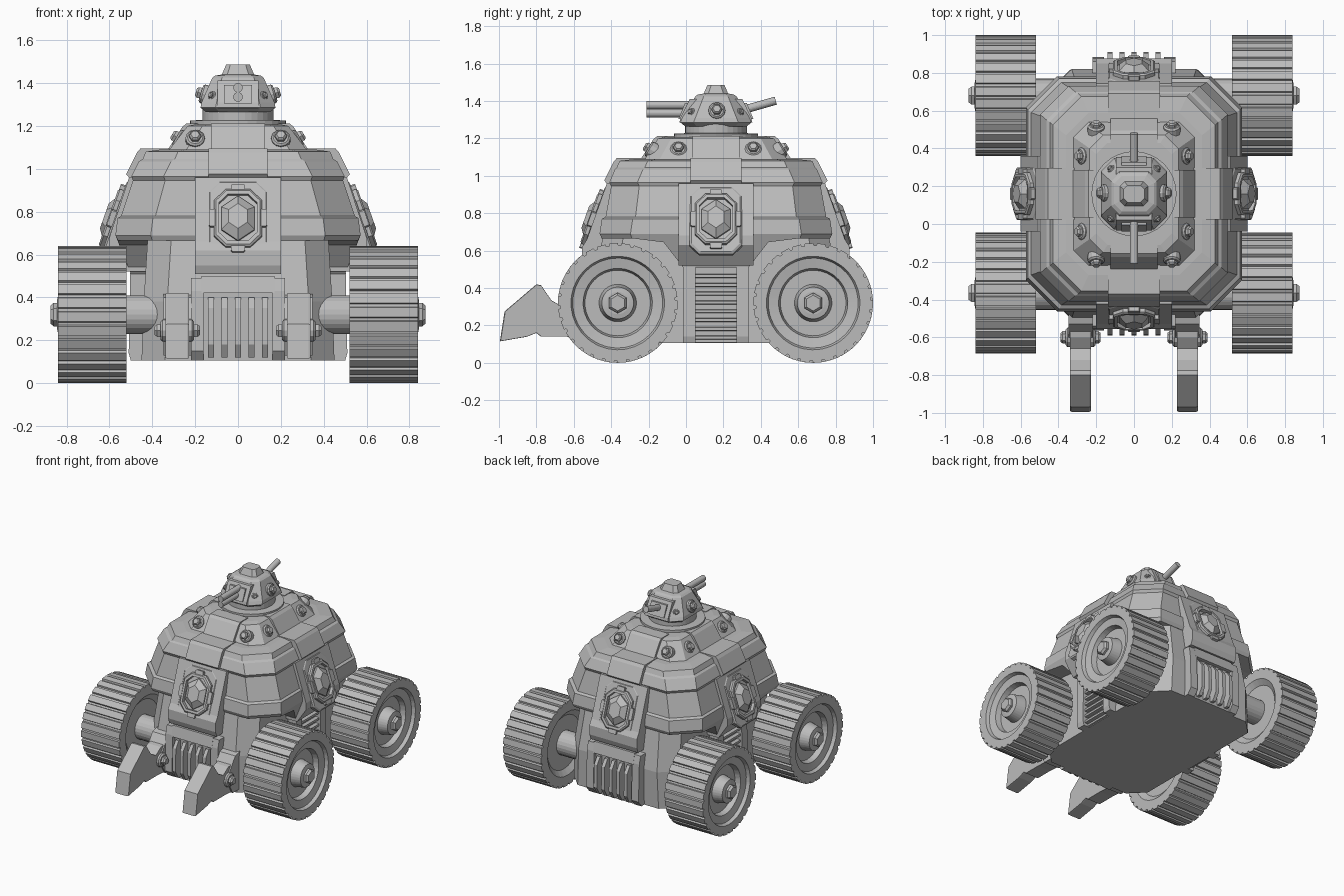
import bpy, bmesh, math
from mathutils import Matrix, Vector

cube = bpy.data.objects.get("Cube")
if cube:
    bpy.data.objects.remove(cube)

grey = bpy.data.materials.new("plain grey")
grey.use_nodes = True
grey.diffuse_color = (0.5, 0.5, 0.5, 1)
grey.node_tree.nodes["Principled BSDF"].inputs["Base Color"].default_value = (0.5, 0.5, 0.5, 1)
grey.node_tree.nodes["Principled BSDF"].inputs["Roughness"].default_value = 0.7

ID = Matrix.Identity(4)
CY = 0.16                      # middle of the hull along y
MID = Matrix.Translation((0, CY, 0))


def loft(name, rings, mat=ID, cyclic=False):
    """Skin equal-length rings of points; cap the ends unless cyclic."""
    bm = bmesh.new()
    vs = [[bm.verts.new(mat @ Vector(p)) for p in r] for r in rings]
    n = len(rings[0])
    pairs = list(zip(vs, vs[1:])) + ([(vs[-1], vs[0])] if cyclic else [])
    for a, b in pairs:
        for i in range(n):
            j = (i + 1) % n
            bm.faces.new((a[i], a[j], b[j], b[i]))
    if not cyclic:
        bm.faces.new(vs[0][::-1])
        bm.faces.new(vs[-1])
    bmesh.ops.recalc_face_normals(bm, faces=bm.faces)
    me = bpy.data.meshes.new(name)
    bm.to_mesh(me)
    bm.free()
    me.materials.append(grey)
    ob = bpy.data.objects.new(name, me)
    bpy.context.collection.objects.link(ob)
    return ob


def octagon(hx, hy, ch, z):
    q = [(hx, hy - ch), (hx - ch, hy)]
    return [(x, y, z) for x, y in q + [(-x, y) for x, y in q[::-1]]
            + [(-x, -y) for x, y in q] + [(x, -y) for x, y in q[::-1]]]


def ngon(n, rx, ry, z, turn=0.0):
    return [(rx * math.cos(turn + math.tau * i / n), ry * math.sin(turn + math.tau * i / n), z)
            for i in range(n)]


def slab(name, profile, half, mat=ID, middle=0.0):
    """Extrude an (outward, z) side profile across the width."""
    return loft(name, [[(middle + s * half, -o, z) for o, z in profile] for s in (-1, 1)], mat)


def aim(point, direction):
    return Matrix.Translation(point) @ Vector(direction).to_track_quat('Z', 'Y').to_matrix().to_4x4()


def rod(name, a, b, r, sides=20, mat=ID):
    d = Vector(b) - Vector(a)
    return loft(name, [ngon(sides, r, r, 0), ngon(sides, r, r, d.length)], mat @ aim(a, d))


def bolt(name, point, direction, s=1.0, mat=ID):
    m = mat @ aim(point, direction)
    loft(name + "_washer", [ngon(12, r * s, r * s, h * s)
                            for r, h in ((.045, -.03), (.045, .008), (.036, .016))], m)
    loft(name + "_head", [ngon(6, r * s, r * s, h * s)
                          for r, h in ((.029, 0), (.029, .03), (.02, .04))], m)


# Lower hull and armour shell
loft("lower_hull", [octagon(.45, .655, .11, .105), octagon(.44, .66, .11, .38),
                    octagon(.42, .60, .11, .70)], MID)
loft("armour_shell", [octagon(*r) for r in (
    (.50, .56, .15, .665), (.56, .61, .16, .665), (.572, .622, .165, .69), (.562, .61, .165, .77),
    (.545, .59, .16, .78), (.49, .56, .15, .945), (.497, .57, .15, .965), (.462, .54, .15, 1.035),
    (.445, .53, .15, 1.045), (.43, .515, .15, 1.08), (.36, .43, .12, 1.09))], MID)

# Turret base and its rings
loft("turret_base", [octagon(.33, .385, .08, 1.06), octagon(.32, .38, .08, 1.09),
                     octagon(.235, .31, .07, 1.2), octagon(.2, .27, .06, 1.207)], MID)
loft("turret_ring", [ngon(32, r, r, z) for r, z in ((.225, 1.19), (.225, 1.225), (.165, 1.228),
                                                    (.165, 1.29))], MID)

# Four armoured sides: strap, plate, emblem and bolts
tilt = math.atan2(.095, .27)
for k, side in enumerate(("front", "left", "back", "right")):
    m = MID @ Matrix.Rotation(k * math.pi / 2, 4, 'Z') @ Matrix.Translation((0, .075 * (k % 2), 0))
    slab(side + "_upper_strap", [(.22, 1.1), (.22, 1.212), (.315, 1.212), (.335, 1.195),
                                 (.405, 1.085), (.40, 1.06)], .125, m)
    slab(side + "_strap", [(.36, 1.0), (.36, 1.095), (.53, 1.095), (.547, 1.075), (.597, .975),
                           (.58, .955), (.5, .955)], .137, m)
    slab(side + "_plate", [(.5, .96), (.583, .96), (.69, .66), (.715, .62), (.715, .55),
                           (.7, .51), (.5, .51)] if k % 2 == 0 else
         [(.5, .96), (.583, .96), (.675, .68), (.675, .63), (.6, .52), (.45, .52)], .2, m)
    e = m @ Matrix.Translation((0, -.64, .76)) @ Matrix.Rotation(math.pi / 2 - tilt, 4, 'X')
    loft(side + "_emblem_panel", [octagon(.14, .19, .05, -.02), octagon(.14, .19, .05, .008),
                                  octagon(.13, .18, .047, .016)], e)
    loft(side + "_emblem_frame", [octagon(*r) for r in (
        (.112, .142, .055, 0), (.112, .142, .055, .034), (.103, .133, .05, .042),
        (.088, .116, .042, .042), (.088, .116, .042, 0))], e, True)
    for sx, sy in ((1, 0), (-1, 0), (0, 1), (0, -1)):
        t = e @ Matrix.Translation((sx * .115, sy * .145, 0))
        loft(side + "_emblem_tab", [octagon(.02 + .012 * abs(sy), .022 + .02 * abs(sx), .006, z)
                                    for z in (0, .038)], t)
    loft(side + "_jewel", [ngon(6, a, b, z, math.pi / 2) for a, b, z in (
        (.09, .11, .01), (.09, .11, .03), (.05, .062, .062))], e)
    for s in (-1, 1):
        bolt(side + "_base_bolt", (s * .2, -.348, 1.14), (0, -.85, .52), 1, m)

    if k % 2 == 0:
        # Grille with upright fins
        slab(side + "_grille_surround", [(.5, .105), (.69, .105), (.725, .15), (.715, .43),
                                         (.70, .49), (.5, .49)], .03, m, .19)
        slab(side + "_grille_surround", [(.5, .105), (.69, .105), (.725, .15), (.715, .43),
                                         (.70, .49), (.5, .49)], .03, m, -.19)
        slab(side + "_grille_header", [(.5, .42), (.717, .42), (.70, .50), (.5, .50)], .17, m)
        slab(side + "_grille_back", [(.5, .105), (.685, .105), (.69, .43), (.5, .43)], .17, m)
        for i in range(5):
            slab(side + "_grille_fin", [(.6, .12), (.715, .12), (.75, .18), (.745, .35),
                                        (.71, .40), (.6, .40)], .013, m, (i - 2) * .063)
    else:
        # Flared skirt, pillar and ladder between the wheels
        def skirt(out):
            return [(u, -out(z), z) for u, z in ((-.44, .69), (-.44, .665), (-.28, .645), (-.175, .51),
                                                 (.175, .51), (.28, .645), (.44, .665), (.44, .69))]
        loft(side + "_skirt", [skirt(lambda z: .46), skirt(lambda z: .575 + (z - .51) * .4)], m)
        for s in (-1, 1):
            slab(side + "_pillar", [(.45, .105), (.575, .105), (.585, .14), (.578, .515), (.45, .515)],
                 .033, m, s * .142)
        slab(side + "_ladder_back", [(.45, .11), (.54, .11), (.54, .515), (.45, .515)], .11, m)
        for i in range(8):
            z = .135 + i * .047
            slab(side + "_rung", [(.5, z - .014), (.568, z - .008), (.568, z + .008), (.5, z + .014)],
                 .11, m)

# Turret head
loft("turret_head", [octagon(*r) for r in ((.15, .165, .06, 1.265), (.175, .19, .07, 1.285),
                                           (.17, .18, .07, 1.31), (.12, .11, .045, 1.425),
                                           (.105, .095, .04, 1.435), (.075, .065, .025, 1.44),
                                           (.055, .045, .02, 1.487))], MID)
for s, end in ((1, "front"), (-1, "back")):
    m = MID @ Matrix.Rotation(0 if s > 0 else math.pi, 4, 'Z')
    slab(end + "_gun_mount", [(.08, 1.28), (.195, 1.285), (.19, 1.31), (.14, 1.412), (.08, 1.412)],
         .095, m)
    slab(end + "_gun_shield", [(.1, 1.305), (.2, 1.305), (.165, 1.39), (.1, 1.39)], .065, m)
for z in (1.335, 1.378):
    rod("front_gun_barrel", (0, .1, z), (0, -.21, z), .022)
rod("back_gun_barrel", (0, .28, 1.345), (0, .48, 1.402), .022)
for s in (-1, 1):
    bolt("turret_side_bolt", (s * .158, CY + .005, 1.348), (s, 0, .3), 1, ID)
    for f in (-1, 1):
        bolt("turret_corner_bolt", (s * .12, CY + f * .13, 1.34), (s, f, .4), .5)

# Wheels: treaded tyre, dished face and hub
TEETH = 30


def wheel_ring(r, h, treaded):
    return [(rr * math.cos(a), rr * math.sin(a), h)
            for i in range(TEETH)
            for a, rr in [(math.tau * (i + f) / TEETH, r - (d if treaded else 0))
                          for f, d in ((0, 0), (.68, 0), (.74, .013), (.94, .013))]]


PROFILE = [(.1, .55), (.2, .55), (.24, .52), (.32, .52), (.32, .84), (.25, .84), (.24, .815),
           (.185, .805), (.175, .765), (.1, .765), (.085, .84), (.06, .845)]
for s in (-1, 1):
    for y, end in ((-.365, "front"), (.68, "back")):
        hub = Matrix.Translation((0, y, .32)) @ Matrix.Rotation(s * math.pi / 2, 4, 'Y')
        loft(end + "_wheel", [wheel_ring(r, h, r > .3) for r, h in PROFILE], hub)
        loft(end + "_hub_nut", [ngon(6, r, r, h) for r, h in ((.055, .83), (.055, .86), (.042, .875))],
             hub)
        rod(end + "_axle", (s * .36, y, .32), (s * .56, y, .32), .09, 24)

# Front plough arms
for s in (-1, 1):
    rings = []
    blade = [(.995, .115), (.97, .275), (.80, .42), (.775, .415), (.72, .335), (.66, .30),
             (.60, .34), (.48, .36), (.48, .13), (.64, .14), (.775, .14), (.80, .16), (.85, .14)]
    for w, grow in ((-.055, .985), (-.045, 1), (.045, 1), (.055, .985)):
        rings.append([(s * .283 + w, -(.72 + (o - .72) * grow), .25 + (z - .25) * grow)
                      for o, z in blade])
    loft("plough_arm", rings)
    slab("plough_bracket", [(.46, .13), (.56, .13), (.60, .2), (.60, .3), (.53, .40), (.46, .42)],
         .065, ID, s * .283)
    for f in (-1, 1):
        bolt("plough_bolt", (s * .283 + f * .06, -.6, .245), (f, 0, 0), 1.15)
